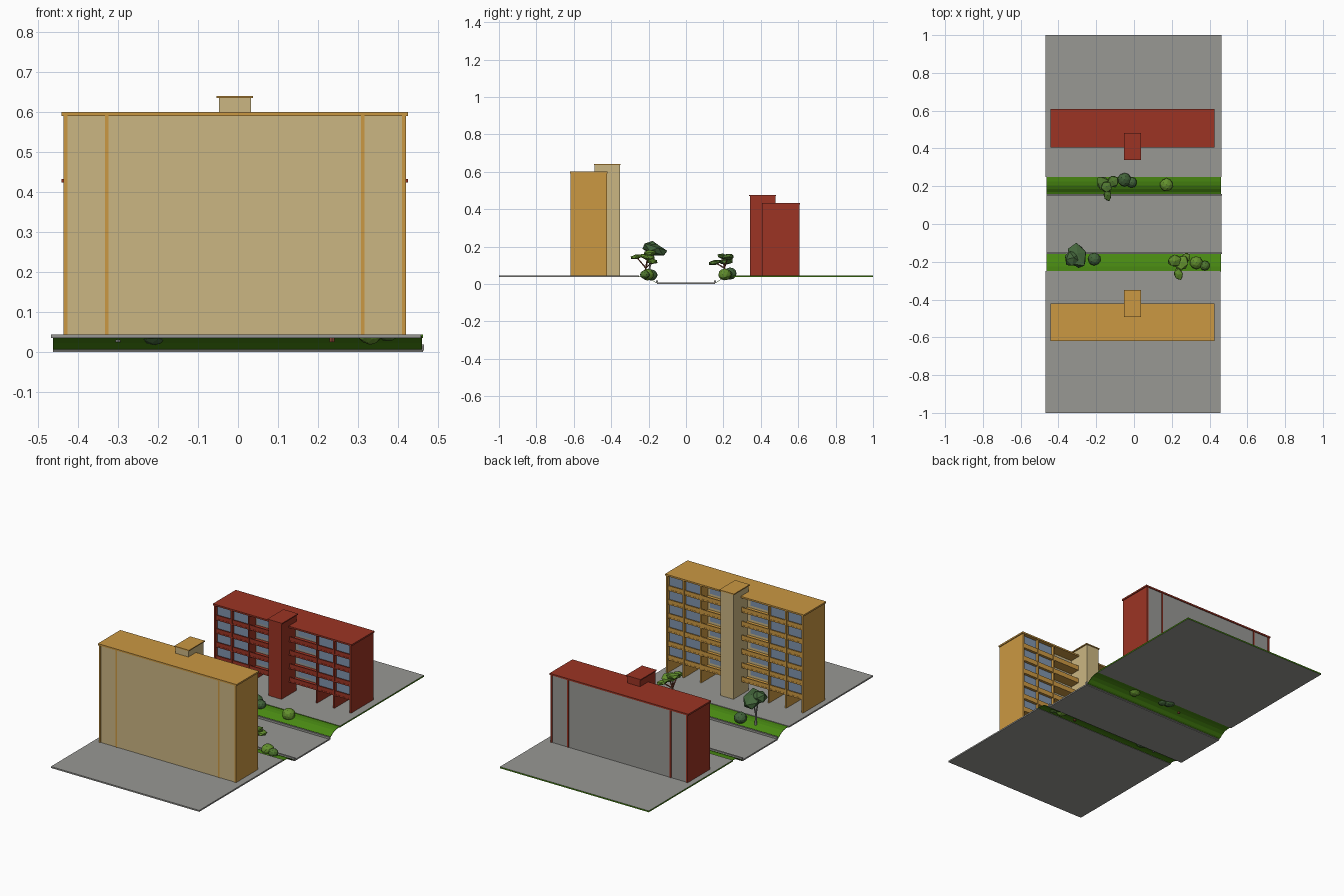
import bpy, bmesh, math, random
from mathutils import Vector, Matrix

if "Cube" in bpy.data.objects:
    bpy.data.objects.remove(bpy.data.objects["Cube"])
random.seed(4)

def mat(name, r, g, b):
    m = bpy.data.materials.new(name)
    lin = lambda c: ((c / 255 + 0.055) / 1.055) ** 2.4
    m.diffuse_color = (lin(r), lin(g), lin(b), 1)
    m.use_nodes = True
    m.node_tree.nodes["Principled BSDF"].inputs["Base Color"].default_value = m.diffuse_color
    return m

GRAY = mat("concrete_gray", 152, 152, 148)
GRASS = mat("grass_green", 72, 136, 18)
ORANGE = mat("ochre", 203, 152, 66)
TAN = mat("tan", 203, 182, 130)
RED = mat("brick_red", 156, 52, 36)
BLUE = mat("window_blue", 128, 148, 174)
DARK = mat("dark_foliage", 66, 100, 58)
MID = mat("mid_foliage", 80, 120, 48)
LIGHT = mat("light_foliage", 100, 146, 46)
BARK = mat("bark_brown", 128, 66, 48)

def finish(name, bm, *mats):
    bmesh.ops.recalc_face_normals(bm, faces=bm.faces)
    me = bpy.data.meshes.new(name)
    bm.to_mesh(me)
    bm.free()
    for m in mats:
        me.materials.append(m)
    ob = bpy.data.objects.new(name, me)
    bpy.context.collection.objects.link(ob)
    return ob

def boxes(name, lst, *mats):
    """One object out of boxes given as (x0, x1, y0, y1, z0, z1)."""
    bm = bmesh.new()
    for x0, x1, y0, y1, z0, z1 in lst:
        M = Matrix.Translation(((x0 + x1) / 2, (y0 + y1) / 2, (z0 + z1) / 2)) @ \
            Matrix.Diagonal((abs(x1 - x0), abs(y1 - y0), abs(z1 - z0), 1))
        bmesh.ops.create_cube(bm, size=1, matrix=M)
    return finish(name, bm, *mats)

# ---- ground: two upper slabs, sunken road, grass banks, curbs
boxes("front_slab", [(-0.468, 0.458, -1, -0.25, 0.036, 0.044)], GRAY)
rear = boxes("rear_slab", [(-0.468, 0.462, 0.25, 1, 0.036, 0.044)], GRAY, GRASS)
for f in rear.data.polygons:          # green rim on the rear slab
    f.material_index = int(abs(f.normal.z) < 0.5)
boxes("road", [(-0.462, 0.462, -0.156, 0.156, 0, 0.008)], GRAY)
BANK = [(0.255, 0.041), (0.225, 0.040), (0.205, 0.036), (0.185, 0.026), (0.17, 0.014), (0.154, 0.007)]
for nm, s in (("front", -1), ("rear", 1)):
    bm = bmesh.new()
    for dz in (0,):
        rows = [[bm.verts.new((x, s * y, z)) for y, z in BANK] for x in (-0.462, 0.46)]
        low = [[bm.verts.new((x, s * y, z - 0.003)) for y, z in BANK] for x in (-0.462, 0.46)]
    n = len(BANK)
    for i in range(n - 1):
        bm.faces.new((rows[0][i], rows[0][i + 1], rows[1][i + 1], rows[1][i]))
        bm.faces.new((low[0][i], low[0][i + 1], low[1][i + 1], low[1][i]))
        for k in (0, 1):
            bm.faces.new((rows[k][i], rows[k][i + 1], low[k][i + 1], low[k][i]))
    for i in (0, n - 1):
        bm.faces.new((rows[0][i], rows[1][i], low[1][i], low[0][i]))
    finish(nm + "_grass_bank", bm, GRASS)
    boxes(nm + "_curb", [(-0.462, 0.465, s * 0.150, s * 0.160, 0.004, 0.019)], GRAY)

# ---- apartment blocks
CX, Z0 = -0.008, 0.042

def block(nm, back, face, top, floors, tower_top, tower_y, frame, wall, tower_mat):
    s = 1 if face > back else -1
    Y = lambda d: face - s * d                     # depth measured inward from the facade
    h = (top - 0.01 - Z0) / floors
    half = 0.428
    body = [(CX + k * half, CX + k * (half - 0.010), back, face, Z0, top - 0.008) for k in (-1, 1)]
    boxes(nm + "_end_walls", body, frame)
    boxes(nm + "_back_wall", [(CX - half + .005, CX + half - .005, back + s * .003, back + s * .013, Z0, top - .005)], wall)
    # posts showing on the plain back
    boxes(nm + "_back_posts", [(CX + k * x - .004, CX + k * x + .004, back, back + s * .01, Z0, top - .005)
                               for k in (-1, 1) for x in (0.424, 0.320)], frame)
    boxes(nm + "_roof", [(CX - half - .005, CX + half + .005, back - s * .002, Y(-.002), top - 0.009, top)], frame)
    # cross walls: bay edges, continuing to the ground as fins
    xs = (0.320, 0.212)
    boxes(nm + "_cross_walls", [(CX + k * x - .004, CX + k * x + .004, back + s * .012, Y(0), Z0, top - .006)
                                for k in (-1, 1) for x in xs], frame)
    slabs, rails, glass, inner, inglass = [], [], [], [], []
    for i in range(1, floors):
        z = Z0 + i * h
        slabs.append((CX - half + .005, CX + half - .005, back + s * .012, Y(.003), z - .004, z + .004))
        for k in (-1, 1):
            for a, b in ((.421, .324), (.316, .216)):
                rails.append((CX + k * a, CX + k * b, Y(.004), Y(.010), z, z + .024))
                glass.append((CX + k * a, CX + k * b, Y(.018), Y(.022), z, z + h))
            # deep balcony bay beside the tower
            rails.append((CX + k * .208, CX + k * .03, Y(.004), Y(.010), z, z + .024))
            inner.append((CX + k * .208, CX, Y(.060), Y(.066), z, z + h))
            inglass.append((CX + k * .195, CX + k * .06, Y(.057), Y(.062), z + .018, z + h - .012))
    boxes(nm + "_floors", slabs, frame)
    boxes(nm + "_parapets", rails, frame)
    boxes(nm + "_windows", glass, BLUE)
    boxes(nm + "_balcony_walls", inner, wall)
    boxes(nm + "_balcony_windows", inglass, BLUE)
    # stair tower with cap
    t0, t1 = tower_y
    boxes(nm + "_tower", [(CX - .040, CX + .040, t0 + .004, t1 - .004, Z0, tower_top - .004)], tower_mat)
    boxes(nm + "_tower_cap", [(CX - .046, CX + .046, t0, t1, tower_top - .006, tower_top)], frame)

block("ochre_block", -0.618, -0.422, 0.600, 7, 0.641, (-0.492, -0.350), ORANGE, TAN, TAN)
block("red_block", 0.608, 0.408, 0.433, 5, 0.476, (0.338, 0.482), RED, GRAY, RED)

# ---- planting
def blob(bm, c, size, rot=(0, 0, 0), sub=1, jit=0.0):
    M = Matrix.Translation(c)
    for a, ax in zip(rot, "XYZ"):
        M = M @ Matrix.Rotation(a, 4, ax)
    vs = bmesh.ops.create_icosphere(bm, subdivisions=sub, radius=1,
                                    matrix=M @ Matrix.Diagonal((*size, 1)))["verts"]
    for v in vs:
        v.co = Vector(c) + (v.co - Vector(c)) * (1 + random.uniform(-jit, jit))

def bush(name, c, r, m):
    bm = bmesh.new()
    blob(bm, c, (r, r, r * .9), sub=2, jit=.04)
    finish(name, bm, m)

def tree(name, base, clumps, m, bark):
    """Trunk up to a fork, one branch and one flat crown clump per entry."""
    fork = Vector(base) + Vector((0, 0, 0.06))
    bm = bmesh.new()
    legs = [(Vector(base), fork, .007)] + [(fork, Vector(c), .004) for c, _, _ in clumps]
    for a, b, r in legs:
        d = b - a
        M = Matrix.Translation((a + b) / 2) @ d.to_track_quat('Z', 'Y').to_matrix().to_4x4()
        bmesh.ops.create_cone(bm, cap_ends=True, segments=6, radius1=r, radius2=r * .7,
                              depth=d.length, matrix=M)
    finish(name + "_trunk", bm, bark)
    bm = bmesh.new()
    for c, size, rot in clumps:
        blob(bm, c, size, rot, jit=.1)
    finish(name + "_crown", bm, m)

tree("dark_tree", (-0.30, -0.195, 0.025),
     [((-0.30, -0.165, 0.182), (.052, .078, .034), (-.3, 0, .3)),
      ((-0.325, -0.185, 0.195), (.045, .045, .034), (-.2, .2, .8))], DARK, GRAY)
tree("light_tree", (0.235, -0.215, 0.025),
     [((0.215, -0.195, 0.165), (.04, .035, .018), (.1, .2, .4)),
      ((0.250, -0.205, 0.145), (.045, .04, .018), (-.2, 0, 1)),
      ((0.235, -0.265, 0.145), (.026, .035, .014), (.2, 0, .2)),
      ((0.275, -0.180, 0.120), (.026, .03, .014), (0, .2, -.6))], LIGHT, BARK)
tree("rear_tree", (-0.14, 0.205, 0.025),
     [((-0.165, 0.215, 0.120), (.034, .042, .018), (.1, .1, .5)),
      ((-0.110, 0.225, 0.145), (.034, .034, .018), (0, -.2, -.6)),
      ((-0.140, 0.155, 0.115), (.024, .036, .015), (.2, 0, .1)),
      ((-0.145, 0.195, 0.148), (.030, .034, .015), (-.1, 0, .9))], MID, BARK)
for i, (x, y, z, r, m) in enumerate([
        (-0.21, -0.186, .048, .034, DARK), (0.33, -0.205, .050, .034, LIGHT),
        (0.375, -0.220, .050, .026, MID), (-0.05, 0.235, .055, .036, DARK),
        (-0.012, 0.220, .050, .028, DARK), (0.172, 0.207, .050, .035, LIGHT)]):
    bush("bush_%d" % (i + 1), (x, y, z), r, m)
